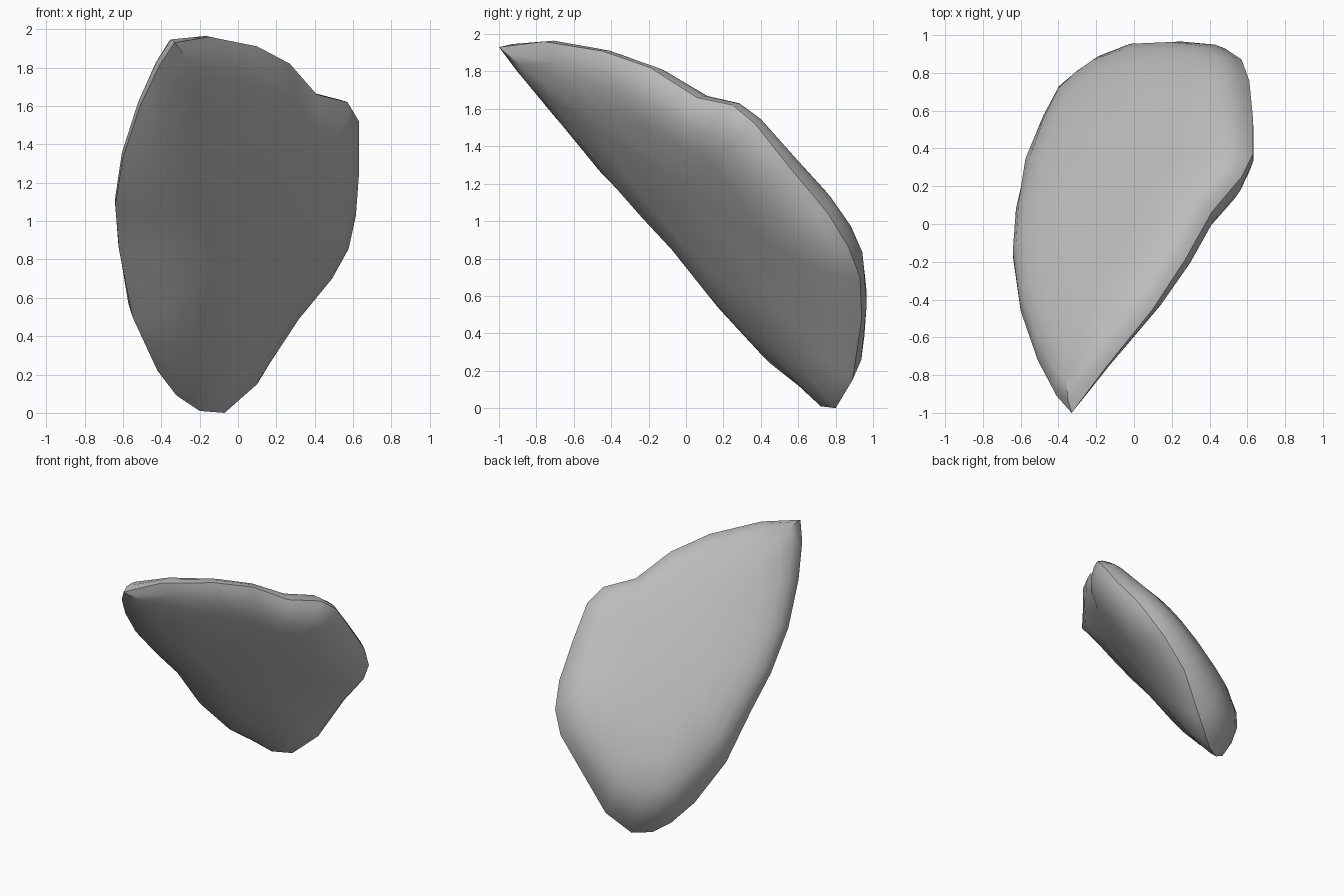
import bpy, bmesh
from mathutils import Vector

cube = bpy.data.objects.get("Cube")
if cube:
    bpy.data.objects.remove(cube, do_unlink=True)

# Stone colour
stone = bpy.data.materials.new("stone_grey")
stone.use_nodes = True
grey = (0.5, 0.5, 0.5, 1)
stone.diffuse_color = grey
stone.node_tree.nodes["Principled BSDF"].inputs["Base Color"].default_value = grey

# Rim of the flake, from the tip around the notch, down and back up
RIM = [Vector(p) for p in (
    (-.33, -1, 1.93), (-.15, -.76, 1.96), (.1, -.45, 1.91), (.27, -.19, 1.82),
    (.41, .06, 1.66), (.57, .25, 1.62), (.63, .37, 1.52), (.63, .56, 1.28),
    (.61, .76, 1.04), (.57, .87, .86), (.48, .93, .7), (.3, .94, .48),
    (.1, .89, .15), (-.07, .8, 0), (-.2, .72, .01), (-.32, .65, .09),
    (-.42, .49, .22), (-.55, .27, .5), (-.62, .05, .85), (-.64, -.18, 1.08),
    (-.6, -.46, 1.33), (-.51, -.72, 1.6), (-.41, -.91, 1.81))]


def ring(bm, centre, facing, scale, rise):
    """Shrink the rim towards a centre and move it part way to the plane there."""
    verts = []
    for p in RIM:
        q = p.lerp(centre, 1 - scale)
        target = p.dot(facing) + (centre - p).dot(facing) * rise
        verts.append(bm.verts.new(q + facing * (target - q.dot(facing))))
    return verts


def cap(bm, start, centre, facing, steps):
    """Build one face of the flake as shrinking rings closed by a fan."""
    facing = Vector(facing).normalized()
    loops = [start] + [ring(bm, centre, facing, s, r) for s, r in steps]
    n = len(RIM)
    for a, b in zip(loops, loops[1:]):
        for i in range(n):
            j = (i + 1) % n
            bm.faces.new((a[i], a[j], b[j], b[i]))
    pole = bm.verts.new(centre)
    for i in range(n):
        bm.faces.new((loops[-1][i], loops[-1][(i + 1) % n], pole))


# Domed back and nearly flat underside sharing one rim
bm = bmesh.new()
rim = [bm.verts.new(p) for p in RIM]
cap(bm, rim, Vector((-.12, .26, 1.31)), (-.485, .586, .649),
    ((.97, .26), (.91, .51), (.82, .69), (.68, .84), (.45, .95)))
cap(bm, rim, Vector((.2, 0, 1.2)), (.57, -.645, -.51),
    ((.96, .25), (.88, .52), (.75, .8), (.5, .98)))
bmesh.ops.recalc_face_normals(bm, faces=bm.faces)
mesh = bpy.data.meshes.new("stone_flake")
bm.to_mesh(mesh)
bm.free()
mesh.materials.append(stone)

flake = bpy.data.objects.new("stone_flake", mesh)
bpy.context.collection.objects.link(flake)
bpy.context.view_layer.objects.active = flake
flake.select_set(True)
bpy.ops.object.shade_smooth_by_angle(angle=0.7)
